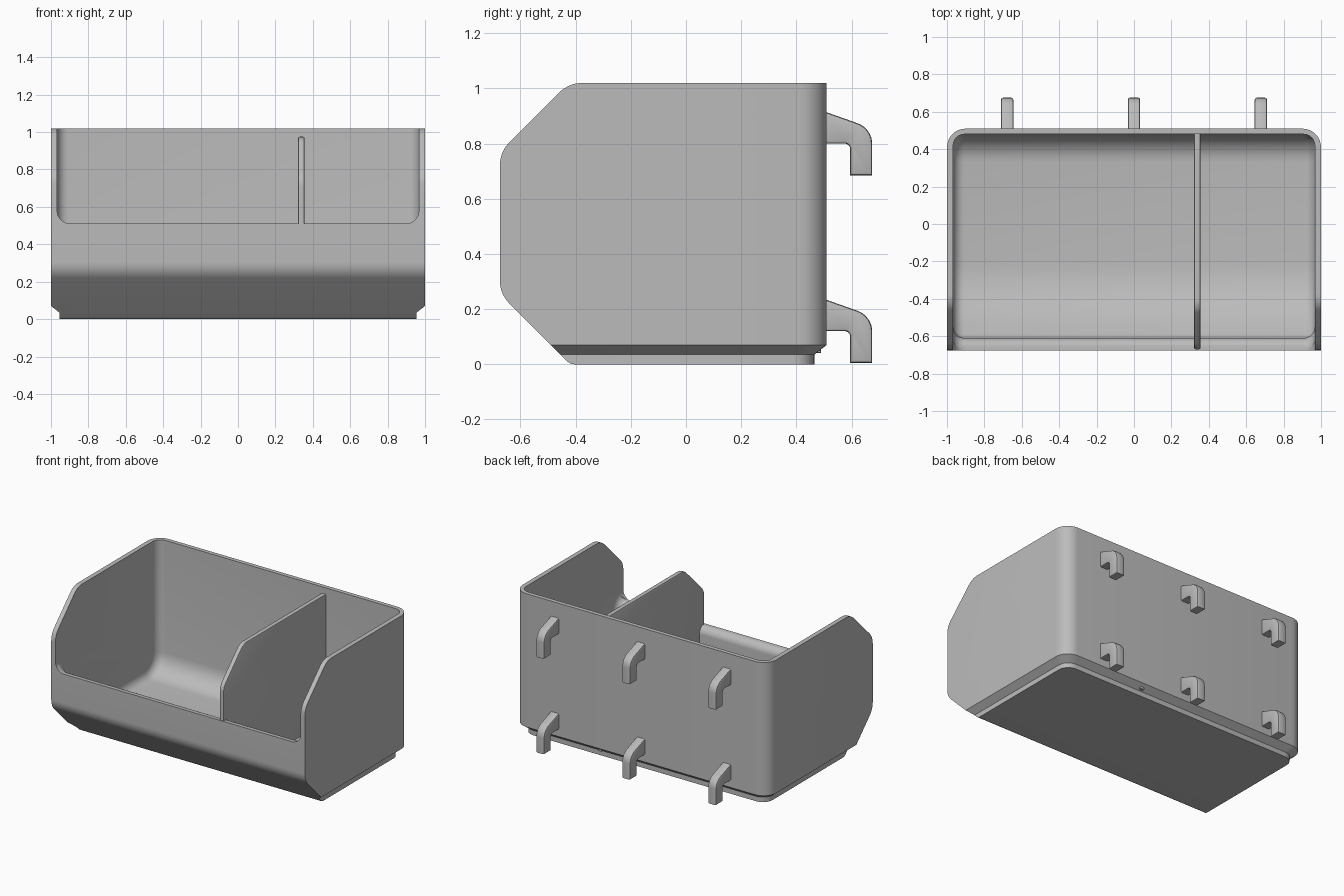
import bpy, bmesh, math
from mathutils import Vector

cube = bpy.data.objects.get("Cube")
if cube:
    bpy.data.objects.remove(cube, do_unlink=True)

grey = bpy.data.materials.new("light grey plastic")
grey.use_nodes = True
COLOR = (0.5, 0.5, 0.5, 1)
grey.diffuse_color = COLOR
grey.node_tree.nodes["Principled BSDF"].inputs["Base Color"].default_value = COLOR


def rounded(corners, steps=8):
    """Outline from (u, v, radius) corners, with each corner turned into an arc."""
    out = []
    n = len(corners)
    for i, (u, v, r) in enumerate(corners):
        p = Vector((u, v))
        if r == 0:
            out.append(p)
            continue
        a = (Vector(corners[i - 1][:2]) - p).normalized()
        b = (Vector(corners[(i + 1) % n][:2]) - p).normalized()
        half = a.angle(b) / 2
        center = p + (a + b).normalized() * (r / math.sin(half))
        start = p + a * (r / math.tan(half)) - center
        end = p + b * (r / math.tan(half)) - center
        sweep = math.pi - 2 * half
        for k in range(steps + 1):
            t = k / steps
            out.append(center + (start * math.sin((1 - t) * sweep)
                                 + end * math.sin(t * sweep)) / math.sin(sweep))
    return out


def loft(name, rings, bevel=0, segments=2):
    """Closed solid through matching rings, with optional rounding of the end caps."""
    bm = bmesh.new()
    loops = [[bm.verts.new(p) for p in ring] for ring in rings]
    n = len(loops[0])
    for lo, hi in zip(loops, loops[1:]):
        for i in range(n):
            j = (i + 1) % n
            bm.faces.new((lo[i], lo[j], hi[j], hi[i]))
    caps = [bm.faces.new(loops[0][::-1]), bm.faces.new(loops[-1])]
    bmesh.ops.recalc_face_normals(bm, faces=bm.faces)
    if bevel:
        edges = list({e for f in caps for e in f.edges})
        bmesh.ops.bevel(bm, geom=edges, offset=bevel, offset_type='OFFSET',
                        segments=segments, profile=0.5, affect='EDGES', clamp_overlap=False)
    mesh = bpy.data.meshes.new(name)
    bm.to_mesh(mesh)
    bm.free()
    mesh.materials.append(grey)
    obj = bpy.data.objects.new(name, mesh)
    bpy.context.collection.objects.link(obj)
    return obj


def side_prism(name, outline, x0, x1, **kw):
    return loft(name, [[(x, y, z) for y, z in outline] for x in (x0, x1)], **kw)


def boolean(obj, cutter, operation):
    mod = obj.modifiers.new("cut", 'BOOLEAN')
    mod.operation, mod.object, mod.solver = operation, cutter, 'EXACT'
    bpy.context.view_layer.update()
    result = bpy.data.meshes.new_from_object(
        obj.evaluated_get(bpy.context.evaluated_depsgraph_get()))
    obj.modifiers.clear()
    obj.data = result
    bpy.data.objects.remove(cutter, do_unlink=True)


def smooth(obj):
    bpy.ops.object.select_all(action='DESELECT')
    obj.select_set(True)
    bpy.context.view_layer.objects.active = obj
    bpy.ops.object.shade_smooth_by_angle(angle=math.radians(30))


# Outer shell: rounded back corners and a stepped foot
def plan(inset, z):
    w, back, r = 1 - inset, 0.51 - inset, 0.1 - inset * 0.5
    return [(x, y, z) for x, y in
            rounded([(-w, -0.8, 0), (w, -0.8, 0), (w, back, r), (-w, back, r)])]


foot = 0.045
bin_shell = loft("bin_shell", [plan(foot, -0.1), plan(foot, 0.035),
                               plan(0, 0.07), plan(0, 1.2)])

# Side silhouette with chamfered front
silhouette = rounded([(-0.42, 0, 0.04), (0.7, 0, 0), (0.7, 1.02, 0),
                      (-0.425, 1.02, 0.12), (-0.675, 0.77, 0.12), (-0.675, 0.255, 0.12)])
boolean(bin_shell, side_prism("silhouette_cutter", silhouette, -1.1, 1.1), 'INTERSECT')

# Inner cavity with a scooped floor and rolled front lip
inner = rounded([(-0.4, 0.07, 0.46), (0.48, 0.07, 0.15), (0.48, 1.3, 0), (-0.67, 1.3, 0),
                 (-0.67, 0.513, 0), (-0.61, 0.513, 0.055), (-0.61, 0.28, 0.08)])
boolean(bin_shell, side_prism("cavity_cutter", inner, -0.967, 0.967,
                              bevel=0.06, segments=6), 'DIFFERENCE')

# Front opening
opening = rounded([(-0.967, 0.51, 0.07), (0.967, 0.51, 0.07), (0.967, 1.3, 0), (-0.967, 1.3, 0)])
boolean(bin_shell, loft("opening_cutter", [[(x, y, z) for x, z in opening]
                                           for y in (-0.9, -0.4)]), 'DIFFERENCE')
smooth(bin_shell)

# Divider
panel = rounded([(-0.4, 0.04, 0), (0.49, 0.04, 0), (0.49, 0.975, 0),
                 (-0.445, 0.975, 0.1), (-0.67, 0.75, 0.1), (-0.67, 0.3, 0)])
smooth(side_prism("divider", panel, 0.322, 0.356, bevel=0.008))

# Hanging hooks on the back, two rows of three
hook = [(0.5, 0.12, 0), (0.595, 0.12, 0.02), (0.595, 0.005, 0), (0.675, 0.005, 0),
        (0.675, 0.175, 0.08), (0.5, 0.237, 0)]
for row, lift in (("lower", 0), ("upper", 0.68)):
    for side, x in (("right", -0.678), ("middle", 0), ("left", 0.678)):
        outline = rounded([(y, z + lift, r) for y, z, r in hook])
        smooth(side_prism(f"{row}_{side}_hook", outline, x - 0.033, x + 0.033, bevel=0.01))
